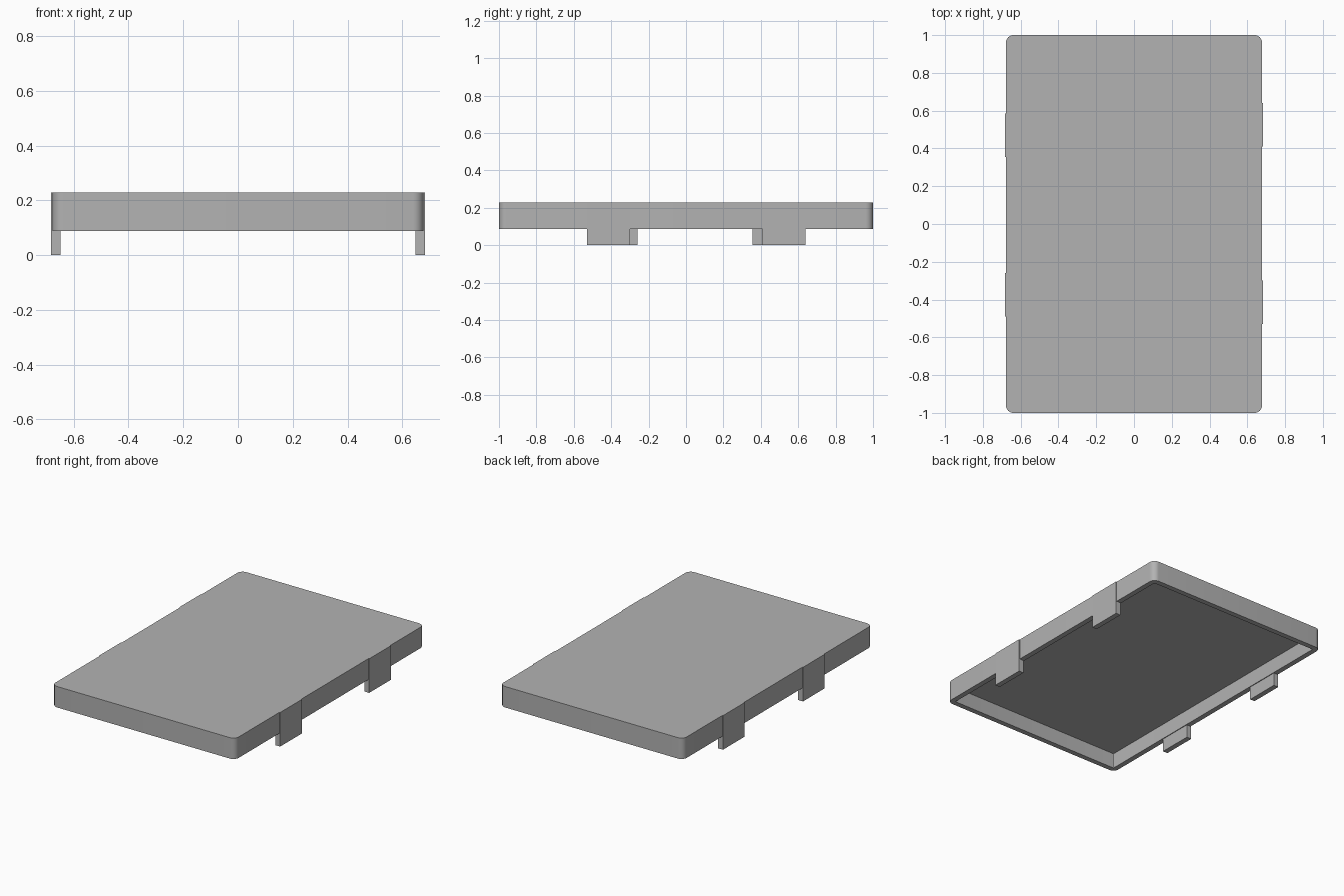
import bpy
import bmesh

# Clear the default cube
cube = bpy.data.objects.get("Cube")
if cube:
    bpy.data.objects.remove(cube, do_unlink=True)

# Overall sizes
HALF_X, HALF_Y = 0.678, 1.0
RIM_Z, TOP_Z, CEILING_Z = 0.088, 0.228, 0.19
WALL, CORNER = 0.035, 0.04
TAB_LENGTH, TAB_OUT = 0.23, 0.683

grey = bpy.data.materials.new("plain grey")
grey.use_nodes = True
colour = (0.45, 0.45, 0.45, 1)
grey.diffuse_color = colour
grey.node_tree.nodes["Principled BSDF"].inputs["Base Color"].default_value = colour


def box(low, high):
    """A bmesh box spanning two opposite corners."""
    bm = bmesh.new()
    bmesh.ops.create_cube(bm, size=1)
    for v in bm.verts:
        v.co = [h if c > 0 else l for c, l, h in zip(v.co, low, high)]
    return bm


def add_object(bm, name):
    mesh = bpy.data.meshes.new(name)
    bmesh.ops.recalc_face_normals(bm, faces=bm.faces)
    bm.to_mesh(mesh)
    bm.free()
    mesh.materials.append(grey)
    obj = bpy.data.objects.new(name, mesh)
    bpy.context.collection.objects.link(obj)
    return obj


# Lid: rounded slab hollowed from underneath
bm = box((-HALF_X, -HALF_Y, RIM_Z), (HALF_X, HALF_Y, TOP_Z))
uprights = [e for e in bm.edges
            if abs(e.verts[0].co.z - e.verts[1].co.z) > 0.01]
bmesh.ops.bevel(bm, geom=uprights, offset=CORNER, segments=8,
                profile=0.5, affect='EDGES')
bm.normal_update()
under = min(bm.faces, key=lambda f: f.calc_center_median().z)
bmesh.ops.inset_region(bm, faces=[under], thickness=WALL, use_even_offset=True)
hollow = bmesh.ops.extrude_face_region(bm, geom=[under])
if under.is_valid:
    bmesh.ops.delete(bm, geom=[under], context='FACES_ONLY')
for v in hollow["geom"]:
    if isinstance(v, bmesh.types.BMVert):
        v.co.z = CEILING_Z
lid = add_object(bm, "lid")
bpy.ops.object.select_all(action='DESELECT')
bpy.context.view_layer.objects.active = lid
lid.select_set(True)
bpy.ops.object.shade_smooth_by_angle()

# Clip tabs: staggered pairs, slightly proud of the long walls
for side, sign, starts in (("left", 1, (-0.53, 0.41)),
                           ("right", -1, (-0.49, 0.355))):
    for place, y in zip(("front", "back"), starts):
        inner, outer = sign * (TAB_OUT - WALL), sign * TAB_OUT
        add_object(box((min(inner, outer), y, 0),
                       (max(inner, outer), y + TAB_LENGTH, TOP_Z)),
                   f"{place}_{side}_tab")
